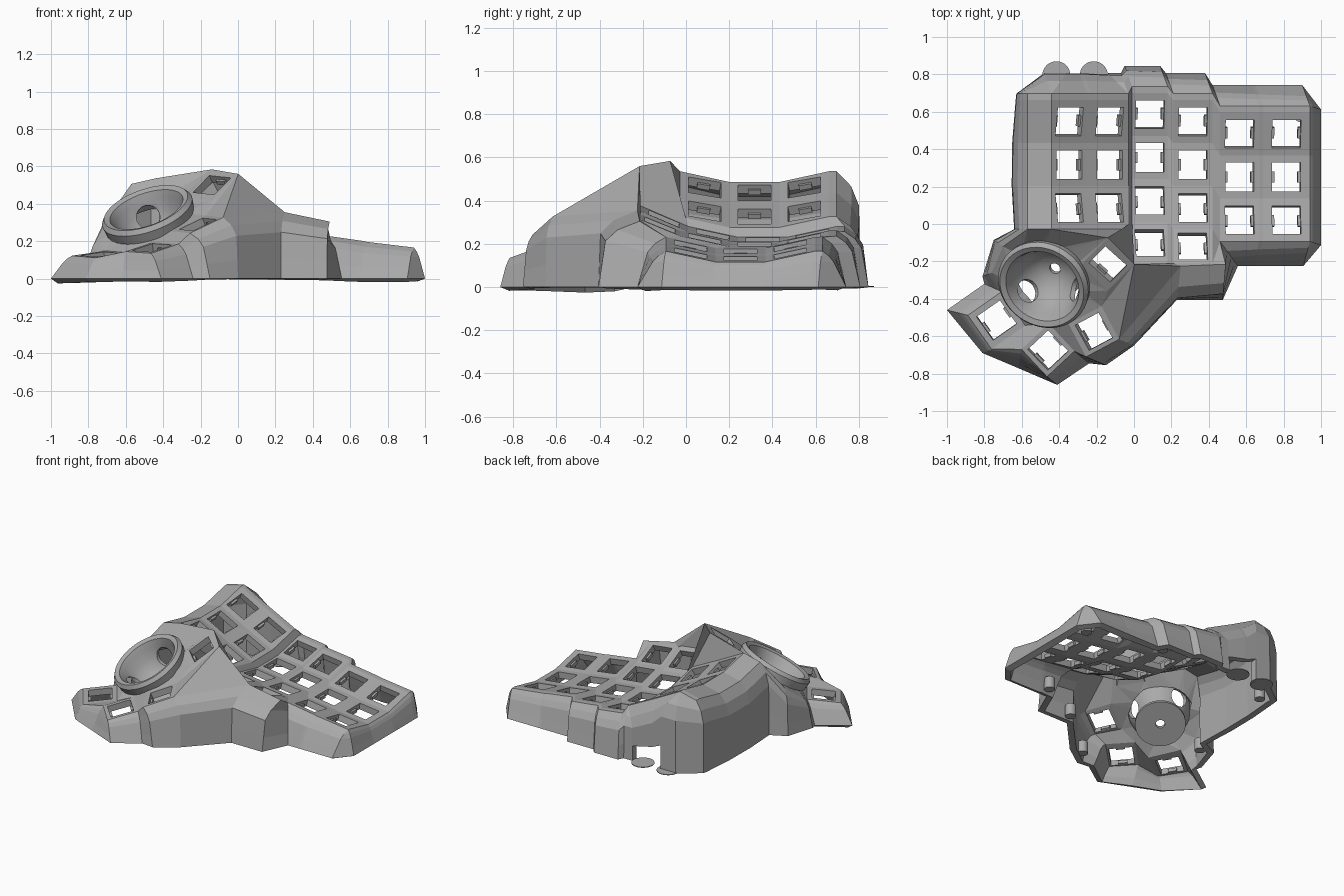
import bpy, bmesh, math
from mathutils import Vector, Matrix

cube = bpy.data.objects.get("Cube")
if cube:
    bpy.data.objects.remove(cube)

grey = bpy.data.materials.new("matte_grey")
grey.use_nodes = True
grey.diffuse_color = (0.4, 0.4, 0.4, 1)
grey.node_tree.nodes["Principled BSDF"].inputs["Base Color"].default_value = (0.4, 0.4, 0.4, 1)


def make_object(name, bm):
    mesh = bpy.data.meshes.new(name)
    bm.to_mesh(mesh)
    bm.free()
    mesh.materials.append(grey)
    obj = bpy.data.objects.new(name, mesh)
    bpy.context.collection.objects.link(obj)
    return obj


shell = bmesh.new()
clips = bmesh.new()


def vert(x, y, z):
    return shell.verts.new((x, y, z))


def face(*verts):
    unique = list(dict.fromkeys(verts))
    if len(unique) > 2 and not shell.faces.get(unique):
        shell.faces.new(unique)


def key_cell(bl, br, tr, tl, half=0.077):
    """Square key frame with a switch hole and two clip tabs."""
    outer = [bl, br, tr, tl]
    mid = sum((v.co for v in outer), Vector()) / 4
    e1 = (br.co + tr.co - bl.co - tl.co).normalized()
    e2 = (tr.co + tl.co - br.co - bl.co).normalized()
    n = e1.cross(e2).normalized()
    e2 = n.cross(e1)
    hole = [shell.verts.new(mid + half * (a * e1 + b * e2))
            for a, b in ((-1, -1), (1, -1), (1, 1), (-1, 1))]
    for i in range(4):
        k = (i + 1) % 4
        face(outer[i], outer[k], hole[k], hole[i])
    for side in (-1, 1):
        m = Matrix((e1, e2, n)).transposed().to_4x4()
        m.translation = mid + side * 0.072 * e1 - 0.032 * n
        bmesh.ops.create_cube(clips, size=1, matrix=m @ Matrix.Diagonal((0.018, 0.06, 0.025, 1)))


# Key columns: left x, right x, middle y, left z, right z, rows
PITCH = 0.23
COLUMNS = [(-0.44, -0.25, 0.317, 0.48, 0.38, 3), (-0.23, -0.03, 0.317, 0.37, 0.27, 3),
           (-0.01, 0.18, 0.355, 0.225, 0.2, 4), (0.21, 0.42, 0.317, 0.205, 0.18, 4),
           (0.46, 0.67, 0.252, 0.175, 0.145, 3), (0.69, 0.94, 0.252, 0.14, 0.11, 3)]


def column_edge(x, y0, z0, rows):
    ys = [y0 + PITCH * k for k in (1.5, 0.5, -0.5, -1.5)]
    ys.insert(0, ys[0] + 0.035)
    if rows == 4:
        ys.append(-0.21)
    return [vert(x, y, z0 + 0.025 * min((y - y0) / PITCH, 1.5) ** 2) for y in ys]


edges = []
for xl, xr, y0, zl, zr, rows in COLUMNS:
    left, right = column_edge(xl, y0, zl, rows), column_edge(xr, y0, zr, rows)
    face(left[1], right[1], right[0], left[0])
    for r in range(1, rows + 1):
        key_cell(left[r + 1], right[r + 1], right[r], left[r])
    edges.append((left, right))

# Plain margin beside the highest column, then webs between columns
margin = [vert(-0.57, v.co.y, v.co.z - 0.03) for v in edges[0][0]]
seams = [(margin, edges[0][0])] + [(edges[i][1], edges[i + 1][0]) for i in range(5)]
for a, b in seams:
    for r in range(min(len(a), len(b)) - 1):
        face(a[r + 1], b[r + 1], b[r], a[r])
(a_l, a_r), (b_l, b_r), (c_l, c_r), (d_l, d_r), (e_l, e_r), (f_l, f_r) = edges

# Lip in front of the two long columns
ridge_foot, knee = vert(0.25, -0.225, 0.355), vert(0.49, -0.215, 0.305)
face(d_l[-1], ridge_foot, knee, d_r[-1])
face(d_r[-1], knee, e_l[-1])
face(d_r[-1], e_l[-1], d_r[-2])


# Thumb keys
def thumb_key(x, y, z, angle, rise_u, rise_v, half=0.1):
    a = math.radians(angle)
    u = Vector((math.cos(a), math.sin(a), rise_u))
    v = Vector((-math.sin(a), math.cos(a), rise_v))
    c = Vector((x, y, z))
    corners = [shell.verts.new(c + half * (p * u + q * v))
               for p, q in ((-1, -1), (1, -1), (1, 1), (-1, 1))]
    key_cell(*corners)
    return corners


t1 = thumb_key(-0.14, -0.215, 0.5, 45, 0.72, 0.12)
t2 = thumb_key(-0.215, -0.575, 0.29, 28, 0.42, 0.05)
t3 = thumb_key(-0.46, -0.675, 0.165, 43, 0.25, 0.05)
t4 = thumb_key(-0.735, -0.515, 0.13, 35, 0.12, 0.05, 0.11)

# Ridge, saddle and webs around the thumb cluster
peak, shoulder = t1[2], t1[1]
drop = [a_l[-1], a_r[-1], b_l[-1], b_r[-1], c_l[-2]]
for p, q in zip(drop, drop[1:]):
    face(peak, p, q)
face(c_l[-2], c_l[-1], shoulder, peak)
saddle = [c_l[-1], c_r[-1], d_l[-1], ridge_foot, t2[1], t2[2], t1[0]]
for p, q in zip(saddle, saddle[1:]):
    face(shoulder, p, q)
face(t2[0], t2[3], t3[2], t3[1])
face(t3[3], t3[2], t4[1], t4[0])
side_low, side_high = vert(-0.76, -0.26, 0.2), vert(-0.7, -0.12, 0.32)

# Outer walls: rim vertex with its foot on the ground, clockwise
PORT = (-0.36, -0.14)
rim = [(v, -0.655 + 0.15 * (v.co.y - 0.28) ** 2, v.co.y) for v in reversed(margin)]
for left, right in edges:
    rim += [(v, v.co.x - 0.04, v.co.y + 0.11) for v in (left[0], right[0])]
    if left is a_l:
        rim.insert(-1, (a_l[0], PORT[0], a_l[0].co.y + 0.11))
    if left is b_l:
        rim.insert(-1, (b_r[0], PORT[1], b_r[0].co.y + 0.11))
rim += [(v, 1.0, v.co.y - 0.02) for v in f_r]
rim += [(v, v.co.x - 0.035, -0.225) for v in (f_r[-1], f_l[-1], e_r[-1])]
rim += [(e_l[-1], 0.555, -0.225), (knee, 0.475, -0.405), (ridge_foot, 0.23, -0.405),
        (t2[1], 0, -0.65), (t2[0], -0.15, -0.755), (t3[1], -0.24, -0.745),
        (t3[0], -0.41, -0.86), (t3[3], -0.62, -0.77), (t4[0], -0.81, -0.69),
        (t4[3], -1.0, -0.46), (t4[2], -0.8, -0.32), (side_low, -0.81, -0.28),
        (side_high, -0.75, -0.085)]
walls = []
for v, gx, gy in rim:
    foot = Vector((gx, gy, 0))
    # tall walls belly outward, low walls run almost straight
    belly = min(max((v.co.z - 0.1) / 0.25, 0.2), 1)
    bend, low = v.co.lerp(foot, 0.13 + 0.49 * belly), v.co.lerp(foot, 0.3 + 0.65 * belly)
    bend.z, low.z = v.co.z * 0.87, v.co.z * 0.7
    sill = low.lerp(foot, 0.55)
    walls.append([v] + [shell.verts.new(p) for p in (bend, low, sill, foot)])


def at_port(wall):
    foot = wall[-1].co
    return foot.y > 0.7 and PORT[0] - 0.01 < foot.x < PORT[1] + 0.01


for p, q in zip(walls, walls[1:] + walls[:1]):
    for k in range(4):
        # leave the connector opening at the back
        if not (k == 3 and at_port(p) and at_port(q)):
            face(p[k], q[k], q[k + 1], p[k + 1])

# Skin between the thumb cluster and the ball socket
centre = Vector((-0.49, -0.333, 0.37))
axis = Vector((-0.3, -0.42, 0.855)).normalized()
turn = axis.to_track_quat('Z', 'Y')
base = centre - axis * 0.065
ring = []
for i in range(32):
    a = math.tau * i / 32
    ring.append(shell.verts.new(base + turn @ Vector((0.195 * math.cos(a), 0.195 * math.sin(a), 0))))
around = [t3[2], t4[1], t4[2], side_low, side_high, margin[-1], a_l[-1], peak,
          t1[3], t1[0], t2[2], t2[3]]


def bearing(v):
    return math.atan2(v.co.y - base.y, v.co.x - base.x) % math.tau


ring.sort(key=bearing)
around.sort(key=bearing)
i = j = 0
while i < len(ring) or j < len(around):
    ri, aj = ring[i % len(ring)], around[j % len(around)]
    next_r, next_a = ring[(i + 1) % len(ring)], around[(j + 1) % len(around)]
    ang_r = bearing(next_r) + math.tau * ((i + 1) // len(ring))
    ang_a = bearing(next_a) + math.tau * ((j + 1) // len(around))
    if j >= len(around) or (i < len(ring) and ang_r <= ang_a):
        face(ri, aj, next_r)
        i += 1
    else:
        face(ri, aj, next_a)
        j += 1

bmesh.ops.recalc_face_normals(shell, faces=shell.faces)
if sum(f.normal.z * f.calc_area() for f in shell.faces) < 0:
    bmesh.ops.reverse_faces(shell, faces=shell.faces)
case = make_object("case_shell", shell)
thick = case.modifiers.new("thickness", 'SOLIDIFY')
thick.thickness = 0.045
thick.offset = -1
make_object("switch_clips", clips)

# Ball socket: turned bowl with a raised lip and a flat sensor plate below
PROFILE = [(0.03, -0.25), (0.165, -0.25), (0.165, -0.23), (0.12, -0.215), (0.165, -0.165),
           (0.195, -0.115), (0.208, -0.075), (0.245, -0.07), (0.253, -0.015), (0.235, 0.01),
           (0.205, 0), (0.19, -0.04), (0.175, -0.1), (0.14, -0.16), (0.08, -0.215), (0.03, -0.225)]
SEG = 48
bowl = bmesh.new()
rows = [[bowl.verts.new((r * math.cos(math.tau * s / SEG), r * math.sin(math.tau * s / SEG), z))
         for r, z in PROFILE] for s in range(SEG)]
for s in range(SEG):
    p, q = rows[s], rows[(s + 1) % SEG]
    for k in range(len(PROFILE)):
        m = (k + 1) % len(PROFILE)
        bowl.faces.new((p[k], q[k], q[m], p[m]))
bmesh.ops.recalc_face_normals(bowl, faces=bowl.faces)
socket = make_object("ball_socket", bowl)
socket.matrix_world = Matrix.Translation(centre) @ turn.to_matrix().to_4x4()

# Three bearing openings through the bowl
cutter = bmesh.new()
local = turn.inverted() @ Vector((-0.56, -0.28, -0.77)).normalized()
for k in range(3):
    d = Matrix.Rotation(math.tau * k / 3, 3, 'Z') @ local
    m = Matrix.Translation(Vector((0, 0, -0.055)) + d * 0.19) @ d.to_track_quat('Z', 'Y').to_matrix().to_4x4()
    bmesh.ops.create_cone(cutter, cap_ends=True, segments=24, radius1=0.063, radius2=0.063,
                          depth=0.15, matrix=m)
cut = make_object("bearing_cutter", cutter)
cut.matrix_world = socket.matrix_world.copy()
cut.hide_render = True
cut.hide_viewport = True
holes = socket.modifiers.new("bearing_holes", 'BOOLEAN')
holes.operation = 'DIFFERENCE'
holes.object = cut
bpy.ops.object.select_all(action='DESELECT')
socket.select_set(True)
bpy.context.view_layer.objects.active = socket
bpy.ops.object.shade_smooth_by_angle(angle=math.radians(35))


# Screw posts inside the walls and thin ground tabs at the connector opening
def cylinders(name, spots, radius, height):
    bm = bmesh.new()
    for x, y in spots:
        bmesh.ops.create_cone(bm, cap_ends=True, segments=32, radius1=radius, radius2=radius,
                              depth=height, matrix=Matrix.Translation((x, y, height / 2)))
    return make_object(name, bm)


cylinders("screw_posts", [(-0.53, 0.64), (0.36, 0.72), (0.89, 0.58), (0.6, -0.14),
                          (0.27, -0.32), (-0.1, -0.64), (-0.66, -0.12)], 0.035, 0.08)
cylinders("ground_tabs", [(-0.415, 0.795), (-0.215, 0.795)], 0.075, 0.005)
